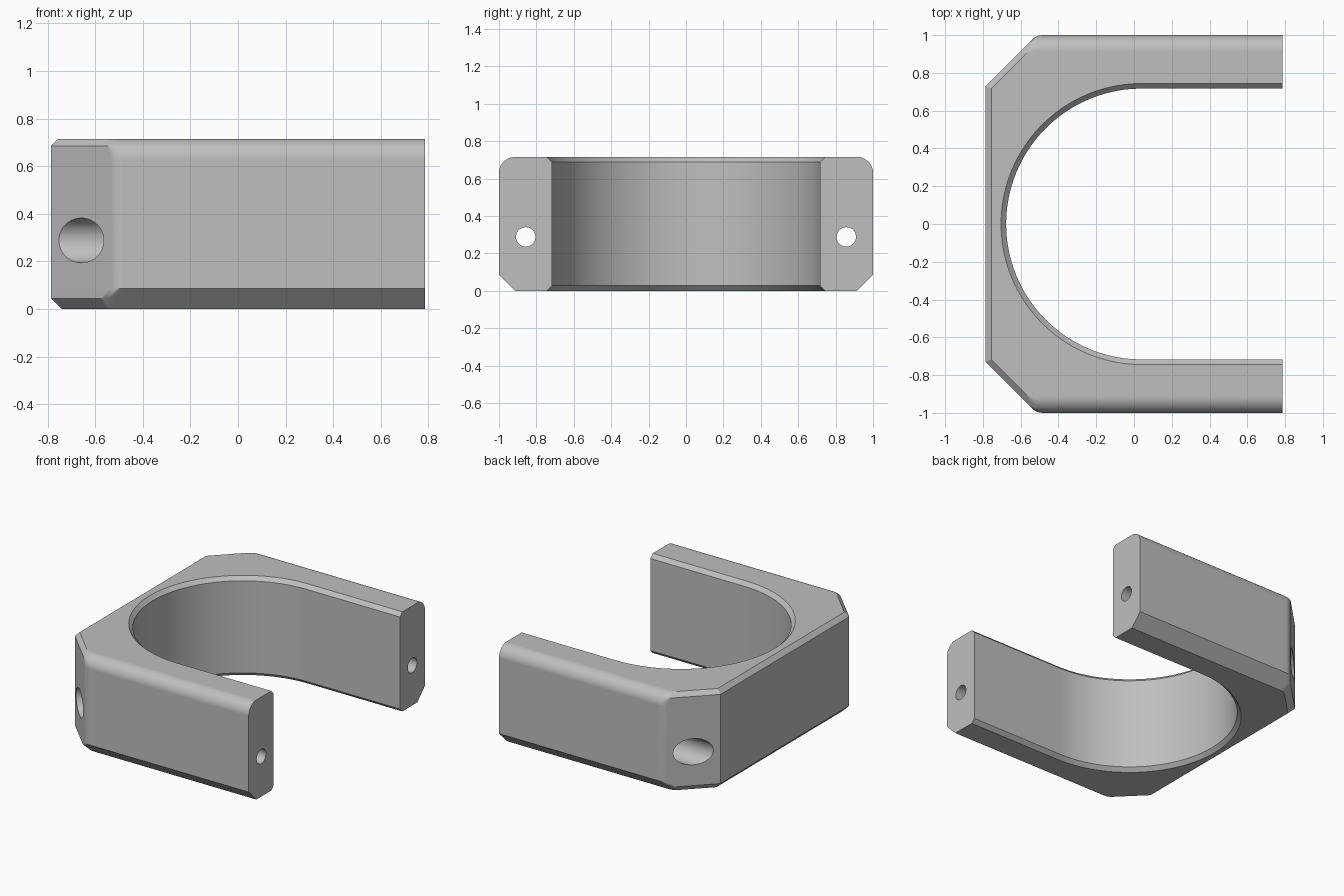
import bpy, bmesh, math

cube = bpy.data.objects.get("Cube")
if cube:
    bpy.data.objects.remove(cube)

HEIGHT, HALF_X = 0.715, 0.785
ROUND, SIDE_CHAMFER = 0.085, 0.087     # long side edges: rounded top, chamfered bottom
BACK_TOP, BACK_BOTTOM = 0.03, 0.045    # chamfers along the back and corners
HOLE_Y, HOLE_Z = 0.857, 0.288


def loft(name, rings):
    """Closed solid from stacked rings with equal point counts."""
    bm = bmesh.new()
    loops = [[bm.verts.new(p) for p in ring] for ring in rings]
    for low, high in zip(loops, loops[1:]):
        for i in range(len(low)):
            j = (i + 1) % len(low)
            bm.faces.new((low[i], low[j], high[j], high[i]))
    bm.faces.new(loops[0][::-1])
    bm.faces.new(loops[-1])
    bmesh.ops.recalc_face_normals(bm, faces=bm.faces)
    mesh = bpy.data.meshes.new(name)
    bm.to_mesh(mesh)
    bm.free()
    obj = bpy.data.objects.new(name, mesh)
    bpy.context.collection.objects.link(obj)
    return obj


def body_ring(z, side):
    """Plan outline at height z, with the long sides moved in by side."""
    back = max(0, BACK_BOTTOM - z, z - (HEIGHT - BACK_TOP))
    y, x = 1 - side, -HALF_X + back
    diagonal = 1.515 - back * math.sqrt(2)
    corner = y - diagonal
    # back edge, blended corner, straight side
    a, b = (corner - 0.02, y - 0.02), (corner + 0.035, y)
    half = [(x, x + diagonal)]
    for i in range(5):
        t = i / 4
        u, v, w = (1 - t) ** 2, 2 * t * (1 - t), t * t
        half.append((u * a[0] + v * corner + w * b[0], u * a[1] + v * y + w * b[1]))
    half.append((HALF_X, y))
    full = half + [(px, -py) for px, py in reversed(half)]
    return [(px, py, z) for px, py in full]


def u_ring(z, radius, center=0.04, steps=48):
    """Round-ended slot that runs out through the open end."""
    pts = [(1, radius, z)]
    for i in range(steps + 1):
        t = math.pi / 2 + math.pi * i / steps
        pts.append((center + radius * math.cos(t), radius * math.sin(t), z))
    return pts + [(1, -radius, z)]


def rod(name, y, radius, x0, x1, steps=40):
    """Cylinder along x."""
    angles = [2 * math.pi * i / steps for i in range(steps)]
    return loft(name, [[(x, y + radius * math.cos(t), HOLE_Z + radius * math.sin(t))
                        for t in angles] for x in (x0, x1)])


# Clamp body
levels = [(0, SIDE_CHAMFER), (BACK_BOTTOM, SIDE_CHAMFER - BACK_BOTTOM), (SIDE_CHAMFER, 0)]
angles = [math.radians(9 * i) for i in range(11)]
levels += [(HEIGHT - ROUND + ROUND * math.sin(t), ROUND * (1 - math.cos(t))) for t in angles]
z_edge = HEIGHT - BACK_TOP
levels.append((z_edge, ROUND - math.sqrt(ROUND ** 2 - (ROUND - BACK_TOP) ** 2)))
body = loft("clamp_body", [body_ring(z, s) for z, s in sorted(levels)])

# U opening with chamfered rims
RIM, R, OVER = 0.027, 0.717, 0.1
cutters = [loft("opening_cutter", [u_ring(-OVER, R + RIM + OVER), u_ring(RIM, R),
                                   u_ring(HEIGHT - RIM, R),
                                   u_ring(HEIGHT + OVER, R + RIM + OVER)])]

# Screw holes with counterbores in the corners
for side in (-1, 1):
    cutters.append(rod("counterbore_cutter", side * HOLE_Y, 0.094, -1, -0.45))
    cutters.append(rod("hole_cutter", side * HOLE_Y, 0.052, -0.9, 1))

for cutter in cutters:
    cutter.hide_render = True
    mod = body.modifiers.new(cutter.name, 'BOOLEAN')
    mod.operation, mod.solver, mod.object = 'DIFFERENCE', 'EXACT', cutter

# Bake the cuts and drop the cutters
bpy.context.view_layer.update()
graph = bpy.context.evaluated_depsgraph_get()
mesh = bpy.data.meshes.new_from_object(body.evaluated_get(graph))
body.modifiers.clear()
body.data = mesh
for cutter in cutters:
    bpy.data.objects.remove(cutter)

# Plain grey material
grey = bpy.data.materials.new("plain_grey")
grey.use_nodes = True
color = (0.52, 0.52, 0.52, 1)
grey.diffuse_color = color
grey.node_tree.nodes["Principled BSDF"].inputs["Base Color"].default_value = color
body.data.materials.clear()
body.data.materials.append(grey)

# Smooth curved areas, sharp chamfers
bpy.ops.object.select_all(action='DESELECT')
body.select_set(True)
bpy.context.view_layer.objects.active = body
bpy.ops.object.shade_smooth_by_angle(angle=math.radians(25))
weighted = body.modifiers.new("weighted_normals", 'WEIGHTED_NORMAL')
weighted.keep_sharp = True
